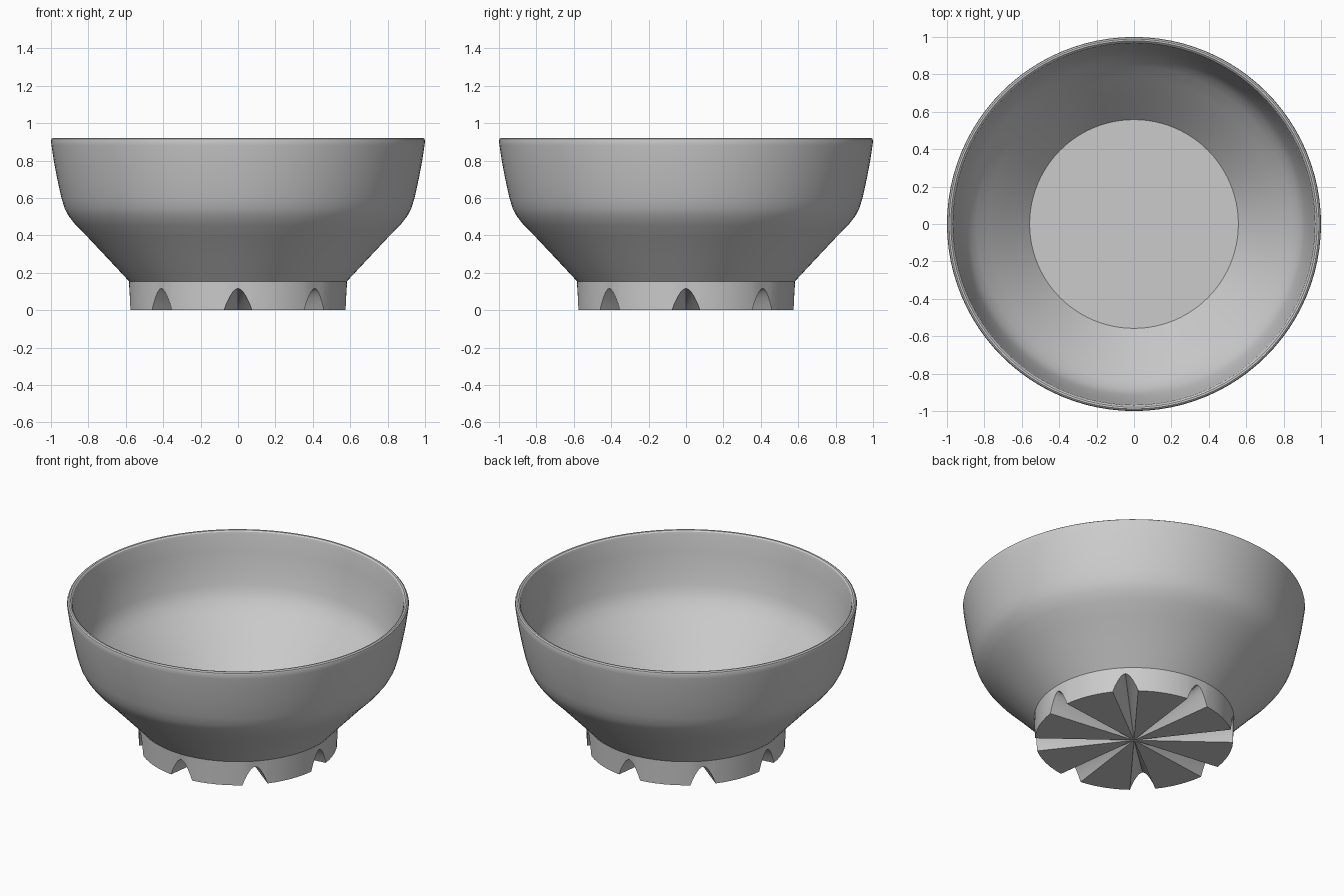
import bpy, bmesh
from math import sin, cos, pi, radians

cube = bpy.data.objects.get("Cube")
if cube:
    bpy.data.objects.remove(cube)

GREY = (0.6, 0.6, 0.6, 1)
mat = bpy.data.materials.new("plain grey")
mat.use_nodes = True
mat.diffuse_color = GREY
mat.node_tree.nodes["Principled BSDF"].inputs["Base Color"].default_value = GREY


def finish(name, bm, angle):
    bmesh.ops.recalc_face_normals(bm, faces=bm.faces)
    mesh = bpy.data.meshes.new(name)
    bm.to_mesh(mesh)
    bm.free()
    mesh.materials.append(mat)
    obj = bpy.data.objects.new(name, mesh)
    bpy.context.collection.objects.link(obj)
    bpy.ops.object.select_all(action="DESELECT")
    obj.select_set(True)
    bpy.context.view_layer.objects.active = obj
    bpy.ops.object.shade_smooth_by_angle(angle=radians(angle))
    return obj


def lathe(name, profile, steps):
    # Revolve (radius, height) pairs and close both ends with flat discs
    bm = bmesh.new()
    rings = [[bm.verts.new((r * cos(2 * pi * i / steps), r * sin(2 * pi * i / steps), z))
              for i in range(steps)] for r, z in profile]
    for low, high in zip(rings, rings[1:]):
        for i in range(steps):
            j = (i + 1) % steps
            bm.faces.new((low[i], low[j], high[j], high[i]))
    bm.faces.new(rings[0])
    bm.faces.new(rings[-1])
    return finish(name, bm, 32)


# Bowl: flared cone, rounded shoulder, nearly upright wall, soft rim, inner wall
outer = [(0.578, 0.15), (0.69, 0.27), (0.8, 0.387), (0.865, 0.452), (0.905, 0.503),
         (0.927, 0.545), (0.944, 0.6), (0.966, 0.7), (0.985, 0.8), (0.997, 0.88)]
rim = [(1.0, 0.905), (0.997, 0.916), (0.989, 0.922), (0.979, 0.921), (0.971, 0.914), (0.967, 0.9)]
inner = [(0.955, 0.8), (0.936, 0.7), (0.914, 0.6), (0.9, 0.56), (0.88, 0.522),
         (0.843, 0.474), (0.78, 0.41), (0.67, 0.292), (0.558, 0.172)]
lathe("bowl", outer + rim + inner, 96)

# Foot: a drum whose underside has eight tapering arched grooves meeting at the centre
half_arch = [(-0.075, 0), (-0.062, 0.035), (-0.044, 0.072), (-0.026, 0.1), (-0.011, 0.113)]
arch = half_arch + [(0, 0.117)] + [(-x, z) for x, z in reversed(half_arch)]
FOOT_R, TOP_R, TOP_Z, GROOVES = 0.58, 0.584, 0.154, 8
edge = []
for k in range(GROOVES):
    base = 2 * pi * k / GROOVES
    edge += [(base + x / FOOT_R, z) for x, z in arch]
    start, end = 0.075 / FOOT_R, 2 * pi / GROOVES - 0.075 / FOOT_R
    edge += [(base + start + (end - start) * t / 6, 0) for t in range(1, 6)]

bm = bmesh.new()
centre = bm.verts.new((0, 0, 0))
lower = [bm.verts.new((FOOT_R * cos(a), FOOT_R * sin(a), z)) for a, z in edge]
upper = [bm.verts.new((TOP_R * cos(a), TOP_R * sin(a), TOP_Z)) for a, z in edge]
for i in range(len(edge)):
    j = (i + 1) % len(edge)
    bm.faces.new((centre, lower[j], lower[i]))
    bm.faces.new((lower[i], lower[j], upper[j], upper[i]))
finish("grooved_foot", bm, 25)
